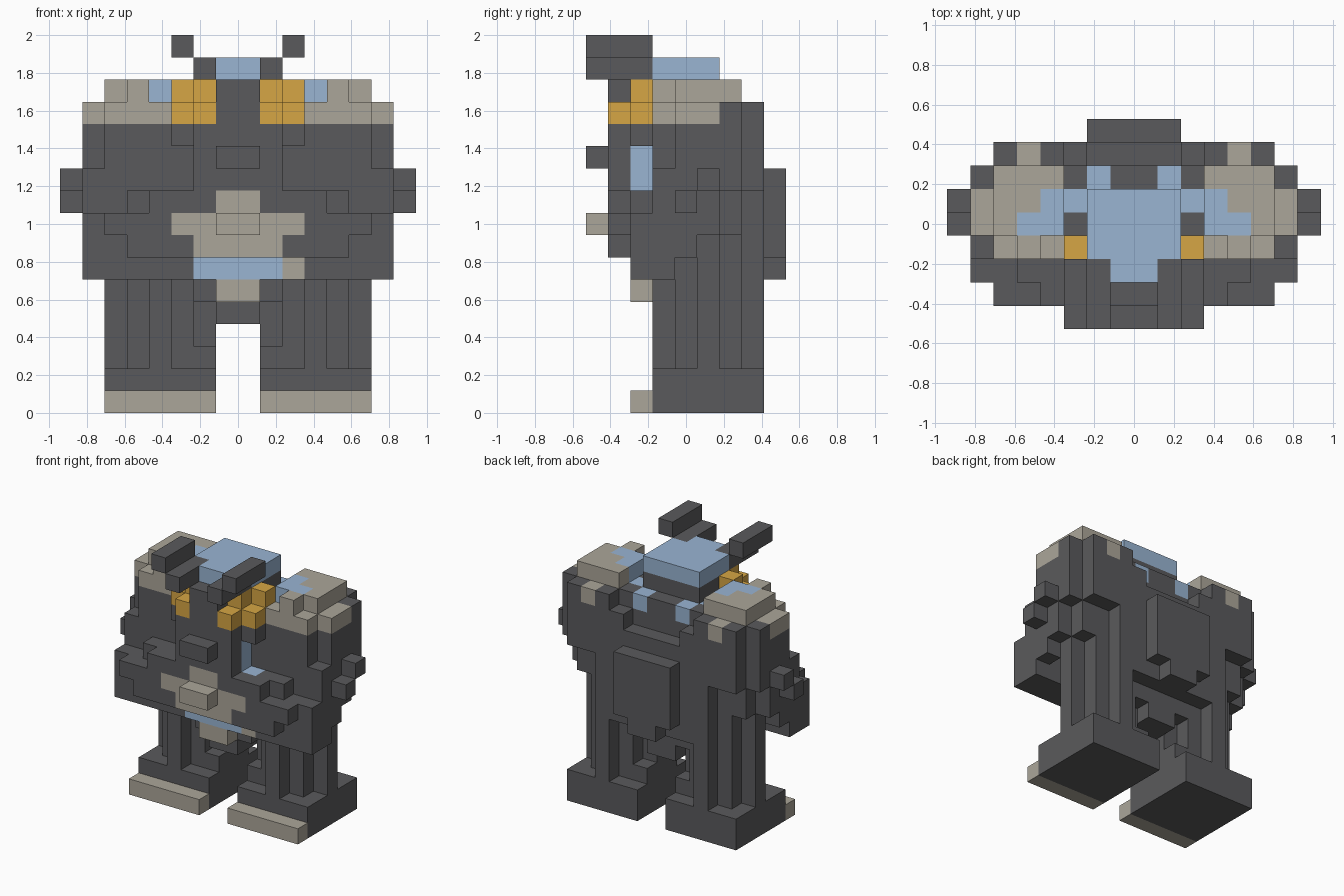
import bpy
import bmesh
from mathutils import Vector

if "Cube" in bpy.data.objects:
    bpy.data.objects.remove(bpy.data.objects["Cube"], do_unlink=True)

UNIT = 2 / 17


def make_material(name, rgb):
    mat = bpy.data.materials.new(name)
    mat.use_nodes = True
    mat.diffuse_color = (*rgb, 1)
    mat.node_tree.nodes["Principled BSDF"].inputs["Base Color"].default_value = (*rgb, 1)
    return mat


charcoal = make_material("charcoal", (0.102, 0.102, 0.107))
stone = make_material("stone", (0.41, 0.38, 0.32))
blue = make_material("steel blue", (0.32, 0.46, 0.65))
amber = make_material("amber", (0.67, 0.38, 0.058))

cells = {}      # grid cell -> part name
materials = {}  # part name -> material


def box(name, mat, x, y, z, sides=(1, -1)):
    """Fill a block of cells given as ranges; a later part replaces an earlier one."""
    materials[name] = mat
    for i in range(*x):
        for j in range(*y):
            for k in range(*z):
                for side in sides:
                    cells[(i if side > 0 else -1 - i, j, k)] = name


# Feet and toe caps
box("feet", charcoal, (1, 6), (3, 8), (0, 2))
box("toe_caps", stone, (1, 6), (2, 3), (0, 1))

# Legs: stepped columns with an inner ankle block
for step in range(3):
    box("legs", charcoal, (1 + step, 6 - step), (5 - step, 6 + step), (2, 8))
box("legs", charcoal, (1, 3), (4, 7), (2, 3))

# Pelvis
box("pelvis", charcoal, (0, 1), (3, 7), (4, 6))
box("pelvis", charcoal, (0, 2), (3, 7), (5, 6))
box("groin_guard", stone, (0, 1), (2, 3), (5, 6))

# Torso
box("torso", charcoal, (0, 4), (3, 8), (6, 10))
box("torso", charcoal, (0, 5), (3, 7), (6, 8))
box("torso", charcoal, (0, 6), (3, 7), (8, 14))
box("torso", charcoal, (0, 6), (7, 8), (10, 12))
box("torso", charcoal, (2, 6), (7, 8), (12, 13))
box("torso", charcoal, (3, 6), (7, 8), (13, 14))
box("torso", charcoal, (6, 7), (4, 7), (10, 14))
box("back_plate", charcoal, (0, 2), (8, 9), (7, 11))
box("back_plate", charcoal, (0, 1), (8, 9), (6, 7))

# Arms, reaching to the front in steps, with elbow studs
box("arms", charcoal, (6, 7), (2, 4), (6, 9))
box("arms", charcoal, (6, 7), (4, 5), (7, 10))
box("arms", charcoal, (6, 7), (5, 6), (8, 10))
box("arms", charcoal, (6, 7), (3, 4), (9, 11))
box("arms", charcoal, (0, 6), (2, 4), (6, 9))
box("arms", charcoal, (0, 5), (2, 4), (9, 10))
box("arms", charcoal, (0, 4), (1, 2), (7, 10))
box("arms", charcoal, (4, 5), (1, 2), (7, 9))
box("arms", charcoal, (5, 6), (1, 2), (8, 9))
box("elbow_studs", charcoal, (7, 8), (4, 5), (9, 10))
box("elbow_studs", charcoal, (7, 8), (5, 6), (10, 11))

# Belly emblem and belt
box("belly_plate", stone, (0, 1), (1, 2), (9, 10))
box("belly_plate", stone, (0, 3), (1, 2), (8, 9))
box("belly_plate", stone, (0, 2), (1, 2), (7, 8))
box("belly_boss", stone, (0, 1), (0, 1), (8, 9))
box("belt", blue, (0, 2), (2, 3), (6, 7))
box("belt_clip", stone, (2, 3), (2, 3), (6, 7), sides=(1,))

# Face
box("face", charcoal, (0, 2), (2, 4), (10, 14))
box("face", charcoal, (0, 2), (1, 2), (10, 11))
box("face", charcoal, (0, 1), (1, 3), (10, 15))
box("cheeks", charcoal, (1, 2), (1, 3), (11, 13))
box("cheeks", charcoal, (2, 3), (2, 3), (12, 13))
box("jaw_stripes", blue, (1, 2), (2, 3), (10, 12))
box("jaw_stripes", blue, (2, 3), (2, 3), (9, 10), sides=(1,))
box("nose", charcoal, (0, 1), (0, 1), (11, 12))

# Head and cap
box("head", charcoal, (0, 2), (3, 6), (14, 15))
box("head_cap", blue, (0, 2), (3, 6), (15, 16))
box("head_cap", blue, (0, 1), (2, 3), (15, 16))

# Eyes, each stepping back towards the side
box("eyes", amber, (1, 2), (1, 3), (13, 14))
box("eyes", amber, (2, 3), (2, 4), (13, 14))
box("eyes", amber, (1, 2), (2, 3), (14, 15))
box("eyes", amber, (2, 3), (3, 4), (14, 15))

# Horns
box("horns", charcoal, (1, 2), (0, 3), (15, 16))
box("horns", charcoal, (2, 3), (0, 3), (16, 17))

# Shoulder plates with blue inlays
box("shoulders", stone, (3, 6), (3, 4), (13, 14))
box("shoulders", stone, (3, 7), (4, 6), (13, 14))
box("shoulders", stone, (3, 6), (4, 7), (14, 15))
box("shoulders", stone, (4, 5), (3, 4), (14, 15))
box("shoulders", stone, (4, 5), (7, 8), (13, 14))
box("shoulder_inlays", blue, (3, 5), (4, 5), (14, 15))
box("shoulder_inlays", blue, (3, 4), (5, 6), (14, 15))
box("collar", blue, (2, 3), (5, 6), (13, 14))
box("collar", blue, (1, 2), (6, 7), (13, 14))

# Turn each part into a mesh of its exposed faces
AXES = [Vector(a) for a in ((1, 0, 0), (0, 1, 0), (0, 0, 1))]
for name, mat in materials.items():
    bm = bmesh.new()
    for cell in [c for c, part in cells.items() if part == name]:
        for a in range(3):
            for sign in (1, -1):
                n, u, v = AXES[a] * sign, AXES[(a + 1) % 3], AXES[(a + 2) % 3] * sign
                if tuple(int(c + d) for c, d in zip(cell, n)) in cells:
                    continue
                mid = Vector(cell) + Vector((0.5, -4, 0.5)) + n / 2
                corners = (-u - v, u - v, u + v, v - u)
                bm.faces.new([bm.verts.new((mid + c / 2) * UNIT) for c in corners])
    bmesh.ops.remove_doubles(bm, verts=bm.verts, dist=UNIT / 100)
    bmesh.ops.dissolve_limit(bm, angle_limit=0.01, verts=bm.verts, edges=bm.edges)
    mesh = bpy.data.meshes.new(name)
    bm.to_mesh(mesh)
    bm.free()
    mesh.materials.append(mat)
    bpy.context.collection.objects.link(bpy.data.objects.new(name, mesh))
